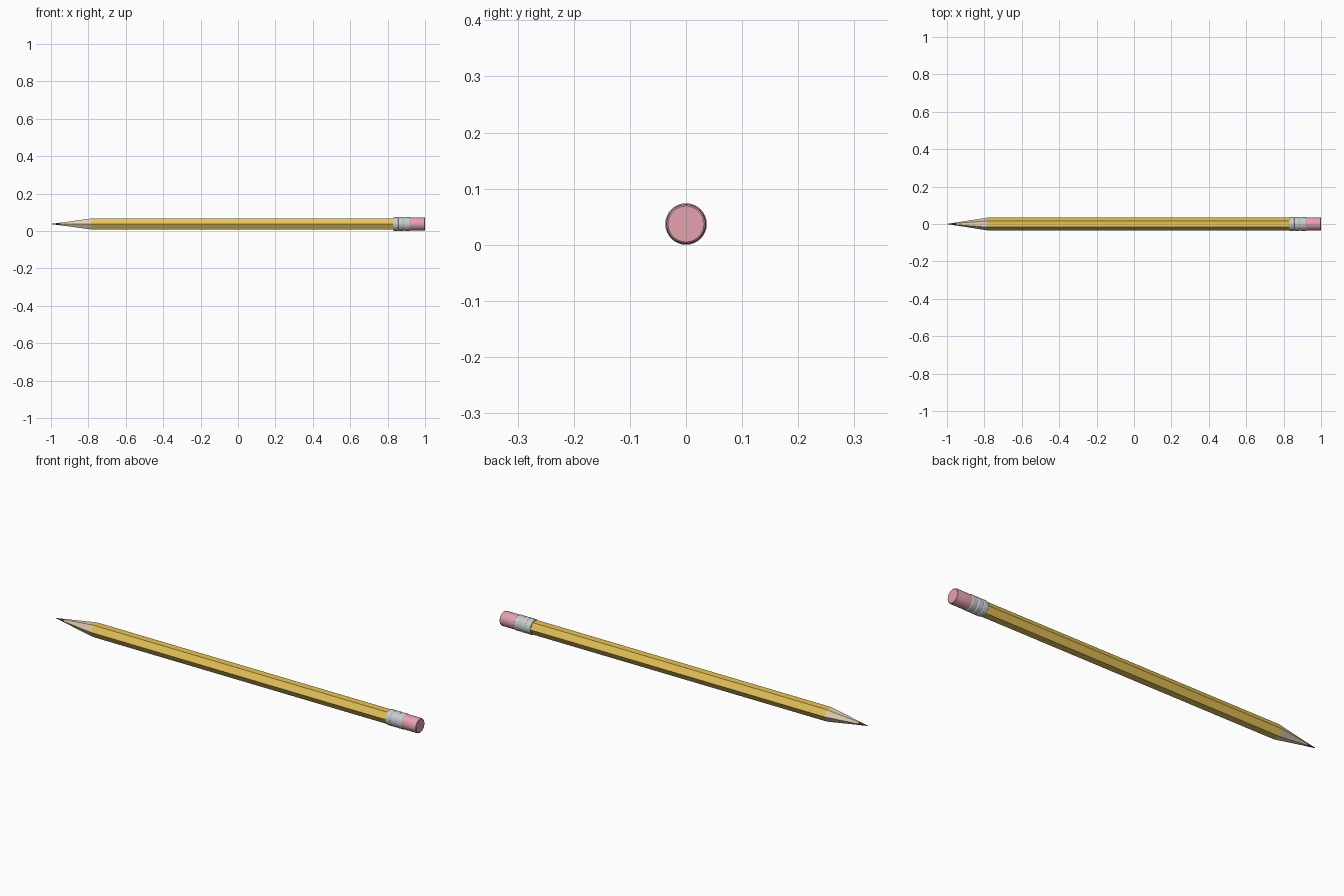
import bpy, bmesh, math

if "Cube" in bpy.data.objects:
    bpy.data.objects.remove(bpy.data.objects["Cube"])

AXIS_Z = 0.037  # height of the pencil's long axis


def material(name, rgb):
    m = bpy.data.materials.new(name)
    m.diffuse_color = (*rgb, 1)
    m.use_nodes = True
    m.node_tree.nodes["Principled BSDF"].inputs["Base Color"].default_value = m.diffuse_color
    return m


def lathe(name, profile, sides, mat=None, smooth=False):
    """Sweep (x, radius) points round the long axis, capping both ends."""
    bm = bmesh.new()
    rings = []
    for x, r in profile:
        rings.append([bm.verts.new((x, r * math.cos(a), AXIS_Z + r * math.sin(a)))
                      for a in (2 * math.pi * i / sides for i in range(sides))])
    for a, b in zip(rings, rings[1:]):
        for i in range(sides):
            j = (i + 1) % sides
            bm.faces.new((a[i], a[j], b[j], b[i]))
    bm.faces.new(rings[0])
    bm.faces.new(rings[-1])
    bmesh.ops.recalc_face_normals(bm, faces=bm.faces)
    mesh = bpy.data.meshes.new(name)
    bm.to_mesh(mesh)
    bm.free()
    ob = bpy.data.objects.new(name, mesh)
    bpy.context.collection.objects.link(ob)
    if mat:
        mesh.materials.append(mat)
    if smooth:
        bpy.ops.object.select_all(action='DESELECT')
        ob.select_set(True)
        bpy.context.view_layer.objects.active = ob
        bpy.ops.object.shade_smooth_by_angle(angle=math.radians(30))
    return ob


yellow = material("yellow_paint", (0.80, 0.55, 0.10))
wood = material("bare_wood", (0.76, 0.62, 0.45))
graphite = material("graphite", (0.08, 0.08, 0.09))
metal = material("ferrule_metal", (0.58, 0.60, 0.63))
pink = material("eraser_pink", (0.78, 0.36, 0.43))

# Hexagonal painted shaft and sharpened end
lathe("shaft", [(-0.785, 0.034), (0.84, 0.034)], 6, yellow)
lathe("wood_taper", [(-0.95, 0.008), (-0.785, 0.034)], 6, wood)
lathe("lead_tip", [(-1.0, 0.0006), (-0.95, 0.008)], 6, graphite)

# Ferrule sleeve with raised bands
lathe("ferrule", [(0.83, 0.035), (0.93, 0.035)], 32, metal, True)
for i, x in enumerate((0.832, 0.859, 0.893)):
    w = 0.024 if i else 0.022
    lathe(f"ferrule_band_{i + 1}",
          [(x, 0.035), (x + 0.003, 0.037), (x + w, 0.037), (x + w + 0.003, 0.035)],
          32, metal, True)

# Eraser with softened rim
lathe("eraser", [(0.92, 0.0355), (0.992, 0.0355), (0.998, 0.0345), (1.0, 0.032)],
      32, pink, True)
